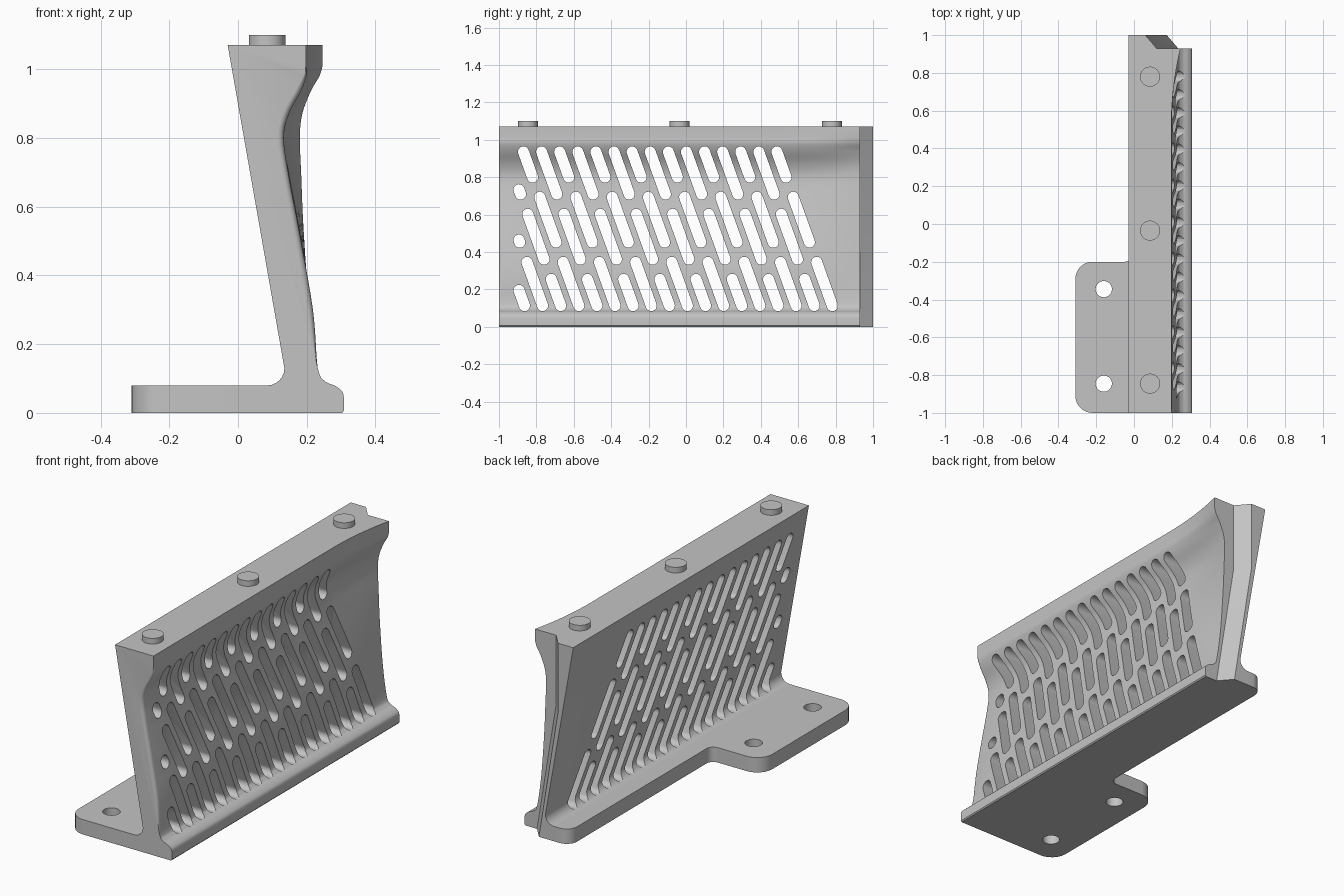
import bpy, bmesh, math
from mathutils import Vector

if "Cube" in bpy.data.objects:
    bpy.data.objects.remove(bpy.data.objects["Cube"], do_unlink=True)

grey = bpy.data.materials.new("light_grey")
grey.use_nodes = True
colour = (0.55, 0.55, 0.55, 1)
grey.diffuse_color = colour
grey.node_tree.nodes["Principled BSDF"].inputs["Base Color"].default_value = colour


def finish(name, bm):
    bmesh.ops.recalc_face_normals(bm, faces=bm.faces)
    mesh = bpy.data.meshes.new(name)
    bm.to_mesh(mesh)
    bm.free()
    mesh.materials.append(grey)
    ob = bpy.data.objects.new(name, mesh)
    bpy.context.collection.objects.link(ob)
    return ob


def loft(bm, rings):
    """Skin a list of equal-length closed rings and cap both ends."""
    rows = [[bm.verts.new(p) for p in ring] for ring in rings]
    n = len(rows[0])
    for a, b in zip(rows, rows[1:]):
        for i in range(n):
            bm.faces.new((a[i], a[(i + 1) % n], b[(i + 1) % n], b[i]))
    bm.faces.new(rows[0][::-1])
    bm.faces.new(rows[-1])


def select_only(ob):
    bpy.ops.object.select_all(action='DESELECT')
    ob.select_set(True)
    bpy.context.view_layer.objects.active = ob


def cut(ob, cutter):
    cutter.hide_render = True
    mod = ob.modifiers.new("cut", 'BOOLEAN')
    mod.operation = 'DIFFERENCE'
    mod.solver = 'EXACT'
    mod.object = cutter
    select_only(ob)
    bpy.ops.object.modifier_apply(modifier=mod.name)
    bpy.data.objects.remove(cutter, do_unlink=True)


def smooth(ob):
    select_only(ob)
    bpy.ops.object.shade_smooth_by_angle(angle=math.radians(30))


def cylinder(bm, x, y, z0, z1, r, n=40):
    circle = [(x + r * math.cos(2 * math.pi * i / n),
               y + r * math.sin(2 * math.pi * i / n)) for i in range(n)]
    loft(bm, [[(px, py, z) for px, py in circle] for z in (z0, z1)])


def rounded(corners, steps=8):
    """Outline with each (x, y, radius) corner replaced by an arc."""
    out = []
    for i, (x, y, r) in enumerate(corners):
        p = Vector((x, y))
        if r == 0:
            out.append(p)
            continue
        a = (Vector(corners[i - 1][:2]) - p).normalized() * r
        b = (Vector(corners[(i + 1) % len(corners)][:2]) - p).normalized() * r
        for k in range(steps + 1):
            t = k / steps * math.pi / 2
            out.append(p + a * (1 - math.sin(t)) + b * (1 - math.cos(t)))
    return out


def spline(keys, steps=5):
    """Catmull-Rom curve through the keys."""
    k = [Vector(v) for v in keys]
    k = [k[0]] + k + [k[-1]]
    out = []
    for p0, p1, p2, p3 in zip(k, k[1:], k[2:], k[3:]):
        for s in range(steps):
            t = s / steps
            out.append(0.5 * (2 * p1 + (p2 - p0) * t + (2 * p0 - 5 * p1 + 4 * p2 - p3) * t * t
                              + (3 * p1 - p0 - 3 * p2 + p3) * t ** 3))
    return out + [k[-1]]


# Leaning web: curved face keys are (x at front, z, x at flared back, rim weight)
curved = spline([
    (.308, .045, .308, 0), (.303, .062, .303, 0), (.284, .078, .284, 0),
    (.252, .093, .252, 0), (.232, .13, .232, 0), (.2, .3, .208, 1),
    (.16, .53, .191, 1), (.13, .69, .184, 1), (.115, .8, .18, 1),
    (.13, .87, .187, 1), (.165, .936, .212, 1), (.19, .98, .237, .5), (.198, 1.01, .246, 0)])
RIM, BACK, FLARE = .018, .93, .52
flat_side = [(-.03, 1.07), (.135, .13)]
flat_side += [(.085 + .05 * math.cos(a), .13 - .05 * math.sin(a))
              for a in (math.pi / 12 * i for i in range(1, 7))] + [(.085, 0)]


def section(y):
    e = min(y + 1, RIM)
    bulge = math.sqrt(RIM ** 2 - (RIM - e) ** 2)
    t = min(max((y - FLARE) / (BACK - FLARE), 0), 1) ** 2
    side = [(x + w * bulge + (xb - x - w * RIM) * t, z) for x, z, xb, w in curved]
    top = (side[-1][0], 1.07)
    return [(x, y, z) for x, z in flat_side + [(.303, 0), (.308, .006)] + side + [top]]


ys = [-1 + RIM * (1 - math.cos(math.pi / 10 * i)) for i in range(6)]
ys += [FLARE + (BACK - FLARE) * i / 10 for i in range(11)] + [1]
bm = bmesh.new()
loft(bm, [section(y) for y in ys])
web = finish("web", bm)

# Angled notch down the back end, following the lean of the web
notch = [(0, 1.07), (.12, BACK), (1, BACK), (1, 1.07)]
bm = bmesh.new()
loft(bm, [[(x + dx, y, z) for x, y in notch]
          for z, dx in ((-.07, .125), (.7, 0), (1.2, 0))])
cut(web, finish("notch_cutter", bm))

# Staggered rows of slanted slots
SLOPE, R, PERIOD, LENGTH = .36, .0294, .348, .241
LOW, HIGH, FRONT = .113, .935, -.893
bm = bmesh.new()
for line in range(-3, 15):
    y_top = -.869 + .0968 * line
    for j in (-1, 0, 1):
        hi = (.602 if line % 2 else .693) + PERIOD * j
        lo = max(hi - LENGTH, LOW)
        hi = min(hi, HIGH, HIGH - (FRONT - y_top) / SLOPE)
        if hi - lo < .004:
            continue
        ends = [Vector((y_top + SLOPE * (HIGH - z), z)) for z in (hi, lo)]
        tilt = math.atan(SLOPE)
        outline = []
        for c, start in zip(ends, (tilt, tilt + math.pi)):
            for i in range(11):
                a = start + math.pi * i / 10
                outline.append(c + R * Vector((math.cos(a), math.sin(a))))
        loft(bm, [[(x, p.x, p.y) for p in outline] for x in (-.3, .5)])
cut(web, finish("slot_cutter", bm))
smooth(web)

# Mounting plate and rear ledge in one outline
outline = rounded([(.085, -1, 0), (-.31, -1, .09), (-.31, -.2, .09),
                   (-.01, -.2, .04), (-.01, 1, .06), (.085, 1, 0)])
bm = bmesh.new()
loft(bm, [[(p.x, p.y, z) for p in outline] for z in (0, .08)])
plate = finish("mounting_plate", bm)
bm = bmesh.new()
for y in (-.845, -.345):
    cylinder(bm, -.16, y, -.1, .2, .043)
cut(plate, finish("hole_cutter", bm))
smooth(plate)

# Locating pegs on the top edge
for i, y in enumerate((-.845, -.035, .78)):
    bm = bmesh.new()
    cylinder(bm, .085, y, 1.06, 1.1, .053)
    smooth(finish("peg_%d" % (i + 1), bm))
